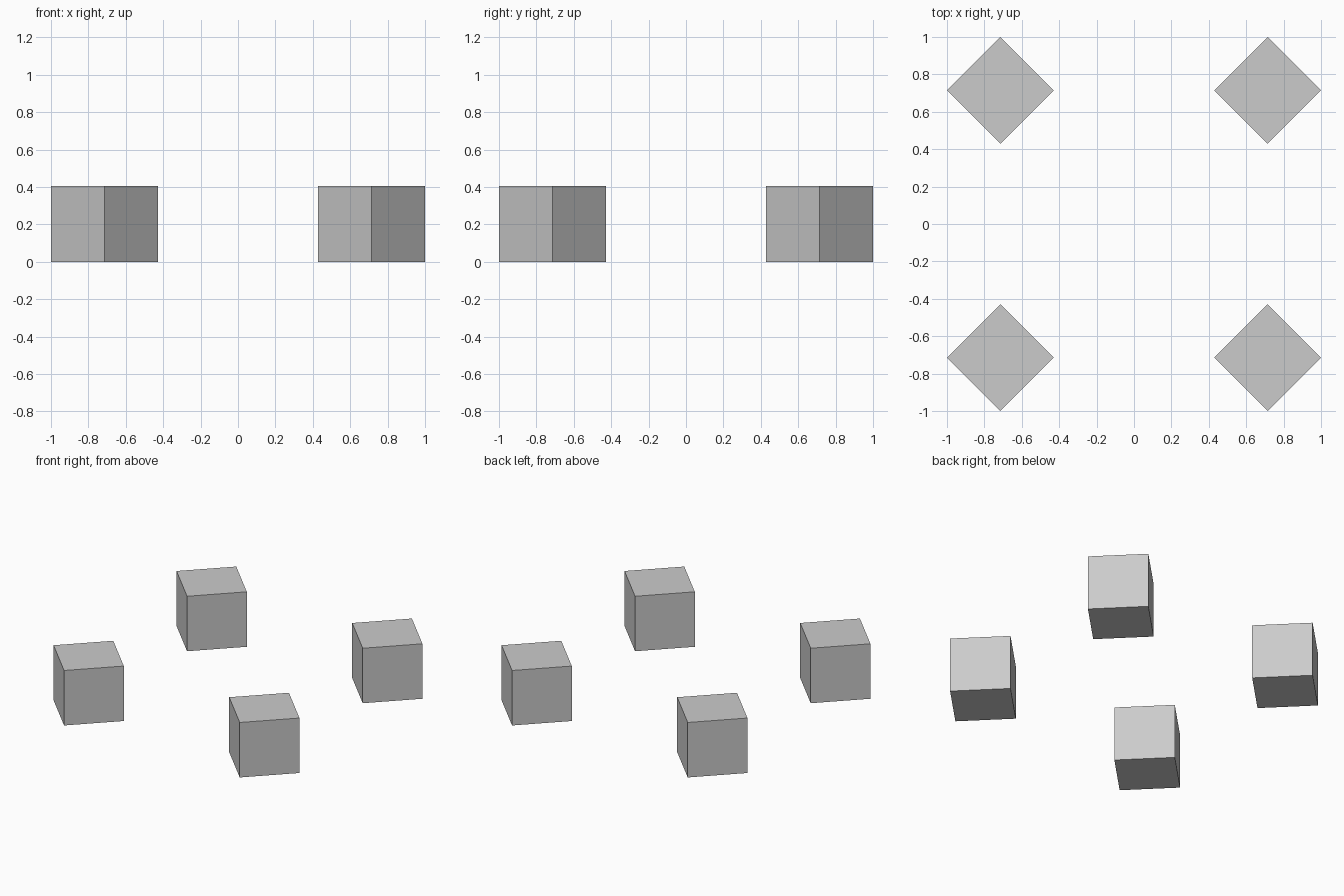
import bpy
import math

if "Cube" in bpy.data.objects:
    bpy.data.objects.remove(bpy.data.objects["Cube"])

HALF_DIAGONAL = 2 / 7                    # corner-to-centre distance seen from above
SIDE = HALF_DIAGONAL * math.sqrt(2)      # cube edge, about 0.40
OFFSET = 1 - HALF_DIAGONAL               # cube centre in x and y


def add_cube(name, x, y):
    bpy.ops.mesh.primitive_cube_add(size=SIDE, location=(x, y, SIDE / 2),
                                    rotation=(0, 0, math.radians(45)))
    bpy.context.object.name = name


# Four cubes turned 45 degrees, one in each corner
for side_name, sx in (("left", -1), ("right", 1)):
    for end_name, sy in (("front", -1), ("back", 1)):
        add_cube(f"{end_name}_{side_name}_cube", sx * OFFSET, sy * OFFSET)
